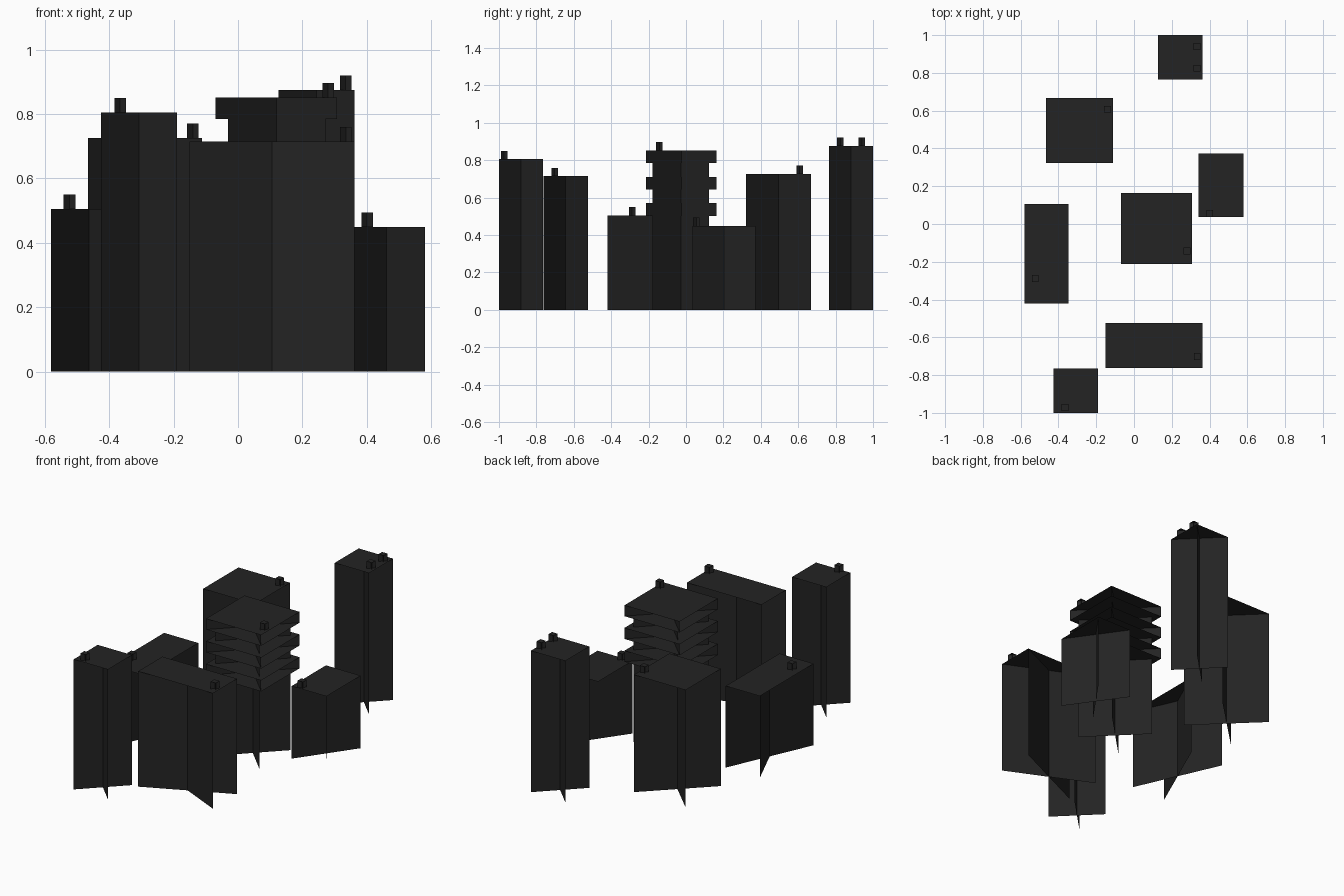
import bpy
import bmesh

if "Cube" in bpy.data.objects:
    bpy.data.objects.remove(bpy.data.objects["Cube"])

# One dark colour for the whole skyline
dark = bpy.data.materials.new("dark_grey")
dark.diffuse_color = (0.017, 0.017, 0.017, 1.0)
dark.use_nodes = True
dark.node_tree.nodes["Principled BSDF"].inputs["Base Color"].default_value = dark.diffuse_color


def add_block(bm, x0, x1, y0, y1, z0, z1, top=True, bottom=False):
    """Two crossed diagonal cards, capped by a flat roof card."""
    cx, cy = (x0 + x1) / 2, (y0 + y1) / 2
    corners = [(x0, y0), (x1, y0), (x1, y1), (x0, y1)]
    lo = [bm.verts.new((x, y, z0)) for x, y in corners]
    hi = [bm.verts.new((x, y, z1)) for x, y in corners]
    mid_lo = bm.verts.new((cx, cy, z0))
    mid_hi = bm.verts.new((cx, cy, z1))
    for a, b in zip(lo, hi):
        bm.faces.new((a, mid_lo, mid_hi, b))
    if top:
        bm.faces.new(hi)
    if bottom:
        bm.faces.new(lo[::-1])


def make(name, blocks):
    bm = bmesh.new()
    for args, opts in blocks:
        add_block(bm, *args, **opts)
    mesh = bpy.data.meshes.new(name)
    bm.to_mesh(mesh)
    bm.free()
    mesh.materials.append(dark)
    obj = bpy.data.objects.new(name, mesh)
    bpy.context.collection.objects.link(obj)
    return obj


def vent(name, x, y, roof):
    r = 0.018
    make(name, [((x - r, x + r, y - r, y + r, roof, roof + 0.045), {})])


# Plain buildings: x range, y range, height, rooftop vent centres
buildings = {
    "front_left_tower": (-0.425, -0.19, -1.0, -0.765, 0.805, [(-0.366, -0.972)]),
    "front_wide_block": (-0.15, 0.362, -0.762, -0.525, 0.714, [(0.335, -0.702)]),
    "left_low_block": (-0.58, -0.346, -0.42, 0.106, 0.505, [(-0.523, -0.288)]),
    "right_low_block": (0.342, 0.58, 0.036, 0.372, 0.449, [(0.401, 0.055)]),
    "back_left_block": (-0.465, -0.111, 0.322, 0.668, 0.726, [(-0.14, 0.608)]),
    "back_tower": (0.126, 0.362, 0.765, 1.0, 0.875, [(0.334, 0.94), (0.334, 0.825)]),
}
for name, (x0, x1, y0, y1, h, vents) in buildings.items():
    make(name, [((x0, x1, y0, y1, 0, h), {})])
    for i, (vx, vy) in enumerate(vents):
        vent(f"{name}_vent_{i + 1}", vx, vy, h)

# Central tower: narrow core with three overhanging storeys
core = (-0.031, 0.271, -0.178, 0.124)
wide = (-0.07, 0.308, -0.213, 0.163)
slabs = [(0.502, 0.57), (0.643, 0.711), (0.784, 0.851)]
core_blocks, z = [], 0
for lo, hi in slabs:
    core_blocks.append(((*core, z, lo), {"top": False}))
    z = hi
make("centre_tower_core", core_blocks)
for i, (lo, hi) in enumerate(slabs):
    make(f"centre_tower_storey_{i + 1}", [((*wide, lo, hi), {"bottom": True})])
vent("centre_tower_vent", 0.28, -0.143, 0.851)
